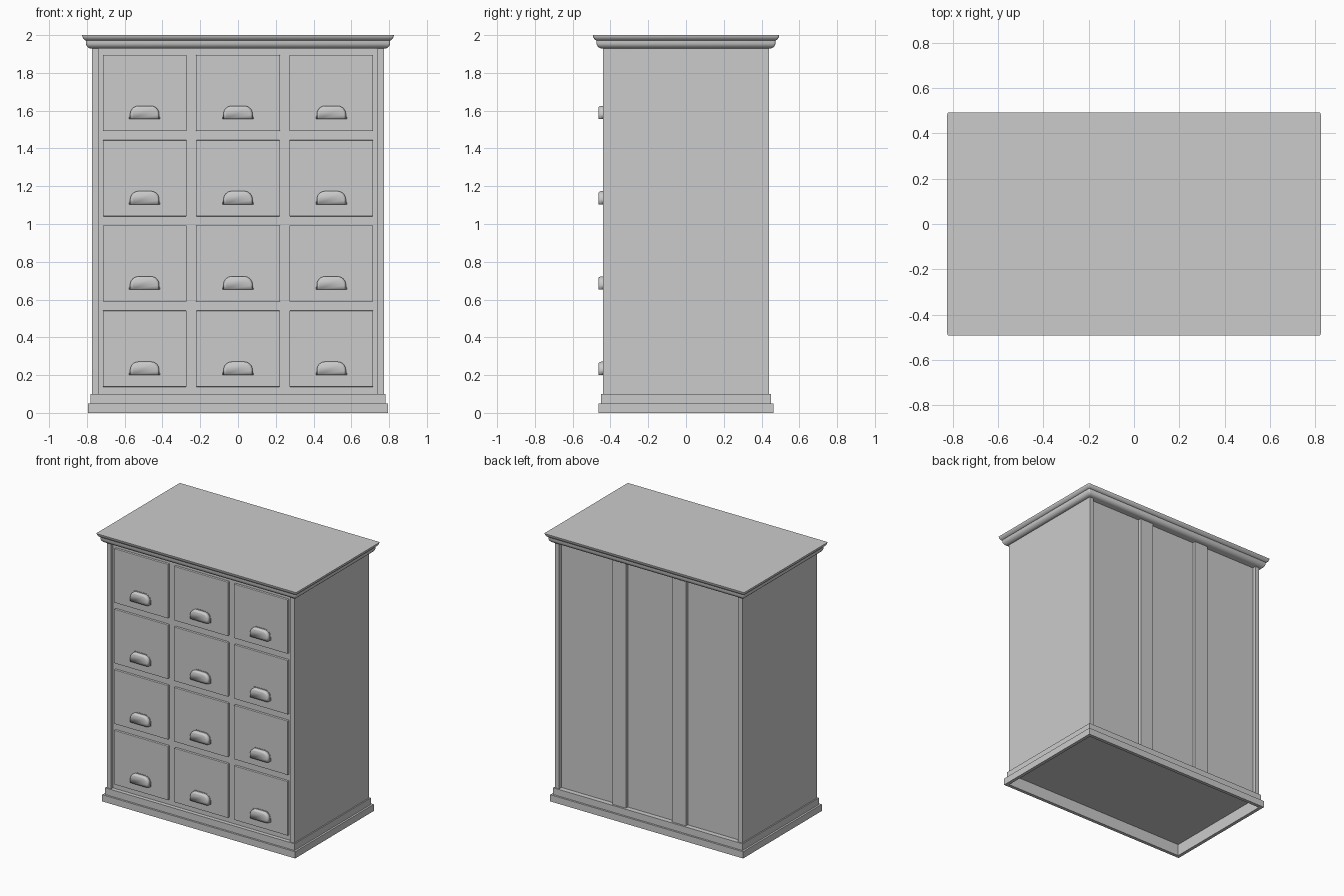
import bpy, bmesh, math

if "Cube" in bpy.data.objects:
    bpy.data.objects.remove(bpy.data.objects["Cube"])

BX, BY = 0.772, 0.44          # half width and half depth of the cabinet body


def finish(name, bm, smooth=None):
    bmesh.ops.recalc_face_normals(bm, faces=bm.faces)
    me = bpy.data.meshes.new(name)
    bm.to_mesh(me)
    bm.free()
    ob = bpy.data.objects.new(name, me)
    bpy.context.collection.objects.link(ob)
    if smooth:
        bpy.ops.object.select_all(action='DESELECT')
        ob.select_set(True)
        bpy.context.view_layer.objects.active = ob
        bpy.ops.object.shade_smooth_by_angle(angle=math.radians(smooth))
    return ob


def box(name, x0, x1, y0, y1, z0, z1, bevel=0):
    bm = bmesh.new()
    bmesh.ops.create_cube(bm, size=1)
    for v in bm.verts:
        v.co = ((x0 + x1) / 2 + v.co.x * (x1 - x0),
                (y0 + y1) / 2 + v.co.y * (y1 - y0),
                (z0 + z1) / 2 + v.co.z * (z1 - z0))
    ob = finish(name, bm)
    if bevel:
        mod = ob.modifiers.new("edge", 'BEVEL')
        mod.width, mod.segments = bevel, 2
    return ob


def bridge(bm, a, b, closed=True):
    n = len(a)
    for i in range(n if closed else n - 1):
        j = (i + 1) % n
        bm.faces.new((a[i], a[j], b[j], b[i]))


def moulding(name, profile, ring=False, radius=0.0, smooth=None):
    """Sweep (offset, z) points around the body; ring closes the profile, otherwise cap it."""
    bm = bmesh.new()
    loops = []
    for off, z in profile:
        pts = []
        for k, (sx, sy) in enumerate(((1, 1), (-1, 1), (-1, -1), (1, -1))):
            cx, cy = sx * (BX + off - radius), sy * (BY + off - radius)
            steps = 4 if radius else 1
            for s in range(steps):
                a = math.pi / 2 * (k + s / max(steps - 1, 1))
                pts.append(bm.verts.new((cx + radius * math.cos(a), cy + radius * math.sin(a), z)))
        loops.append(pts)
    for a, b in zip(loops, loops[1:]):
        bridge(bm, a, b)
    if ring:
        bridge(bm, loops[-1], loops[0])
    else:
        bm.faces.new(loops[0])
        bm.faces.new(loops[-1])
    return finish(name, bm, smooth)


def cup_pull(name, x, y, z):
    """Hollow cup handle, open at the bottom, with a thin flange."""
    bm = bmesh.new()
    sections = [(.082, .075, 0), (.082, .075, .003), (.077, .070, .003), (.077, .070, .014),
                (.0755, .0685, .020), (.072, .065, .025), (.066, .059, .028)]
    loops = []
    for w, h, d in sections:
        r = 0.047 - (.082 - w) * 0.6
        pts = [(w, 0)]
        for cx, start in ((w - r, 0), (r - w, 90)):
            for s in range(9):
                a = math.radians(start + s * 90 / 8)
                pts.append((cx + r * math.cos(a), h - r + r * math.sin(a)))
        pts.append((-w, 0))
        loops.append([bm.verts.new((x + px, y - d, z + pz)) for px, pz in pts])
    for a, b in zip(loops, loops[1:]):
        bridge(bm, a, b, closed=False)
    bm.faces.new(loops[-1])
    ob = finish(name, bm, 40)
    mod = ob.modifiers.new("shell", 'SOLIDIFY')
    mod.thickness, mod.offset = 0.003, -1
    return ob


# Carcass: front frame and back panel are the faces of one block
box("carcass", -0.745, 0.745, -0.42, 0.412, 0.095, 1.935)
box("bottom_panel", -BX + .001, BX - .001, -BY + .001, BY - .001, 0.088, 0.1)

# Side panels standing slightly proud, and the upright battens on the back
for s, side in ((-1, "left"), (1, "right")):
    xs = sorted((s * 0.738, s * BX))
    box(side + "_side_panel", xs[0], xs[1], -BY, BY, 0.095, 1.935)
    box(side + "_back_batten", s * 0.247 - 0.056, s * 0.247 + 0.056, 0.40, 0.435, 0.095, 1.935)

# Stepped hollow plinth
moulding("plinth", [(.023, 0), (.023, .05), (.009, .05), (.009, .1), (-.002, .1), (-.002, 0)], ring=True)

# Moulded top
moulding("cornice_top", [(.012, 1.93), (.022, 1.935), (.030, 1.944), (.034, 1.955), (.034, 1.972),
                         (.038, 1.973), (.043, 1.977), (.048, 1.983), (.052, 1.990), (.053, 2.0)],
         radius=0.01, smooth=40)

# Drawer fronts with cup handles, four rows of three
for row in range(4):
    z0 = 0.138 + row * 0.4515
    for col in range(3):
        xc = (col - 1) * 0.494
        tag = f"_{row + 1}_{col + 1}"
        box("drawer_front" + tag, xc - 0.222, xc + 0.222, -0.437, -0.41, z0, z0 + 0.403, bevel=0.003)
        cup_pull("drawer_handle" + tag, xc, -0.436, z0 + 0.063)
